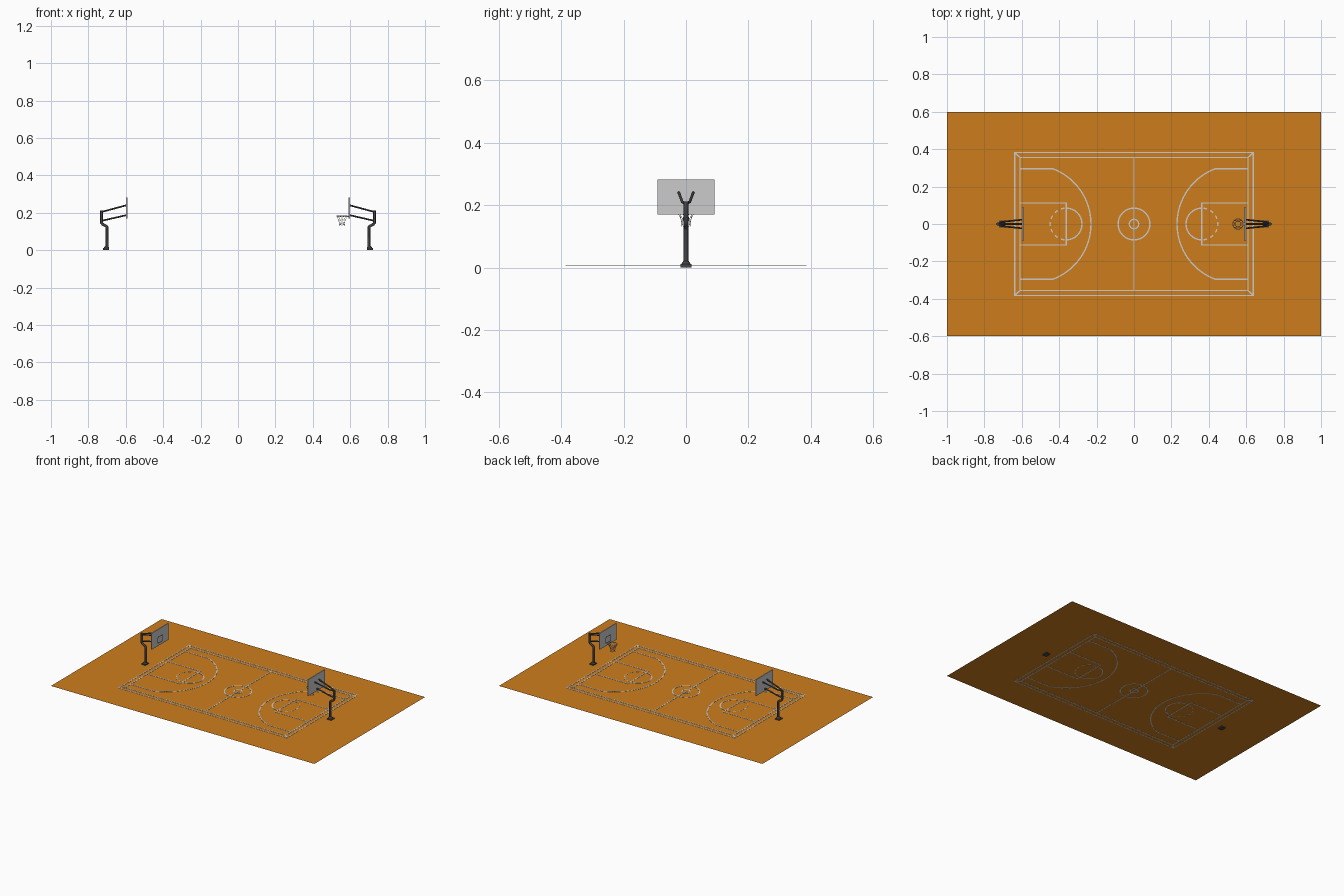
import bpy, bmesh
from math import sin, cos, pi, asin
from mathutils import Vector

if "Cube" in bpy.data.objects:
    bpy.data.objects.remove(bpy.data.objects["Cube"])


def material(name, rgb):
    m = bpy.data.materials.new(name)
    m.diffuse_color = (*rgb, 1)
    m.use_nodes = True
    m.node_tree.nodes["Principled BSDF"].inputs["Base Color"].default_value = m.diffuse_color
    return m


WOOD = material("orange_floor", (0.61, 0.207, 0.012))
DARK = material("dark_metal", (0.06, 0.06, 0.06))
FLOOR_Z = 0.0062


def finish(name, bm, mat=None):
    bmesh.ops.recalc_face_normals(bm, faces=bm.faces)
    me = bpy.data.meshes.new(name)
    bm.to_mesh(me)
    bm.free()
    ob = bpy.data.objects.new(name, me)
    bpy.context.collection.objects.link(ob)
    if mat:
        me.materials.append(mat)
    return ob


def box(name, centre, size, mat=None):
    bm = bmesh.new()
    bmesh.ops.create_cube(bm, size=1)
    bmesh.ops.scale(bm, vec=size, verts=bm.verts)
    bmesh.ops.translate(bm, vec=centre, verts=bm.verts)
    return finish(name, bm, mat)


def strip(name, pts, closed=False, w=0.007, z0=FLOOR_Z - 0.0008, z1=FLOOR_Z + 0.0012):
    """Painted line: a thin mitred bar following points, let into the floor."""
    bm = bmesh.new()
    p = [Vector(q) for q in pts]
    n = len(p)
    rings = []
    for i in range(n):
        a = p[i] - p[i - 1] if (closed or i > 0) else p[1] - p[0]
        b = p[(i + 1) % n] - p[i] if (closed or i < n - 1) else a
        a, b = a.normalized(), b.normalized()
        t = (a + b).normalized()
        off = Vector((-t.y, t.x)) * (w / 2 / max(0.3, t.dot(a)))
        l, r = p[i] + off, p[i] - off
        rings.append([bm.verts.new((*q, z)) for q, z in
                      ((l, z0), (r, z0), (r, z1), (l, z1))])
    for i in range(n if closed else n - 1):
        A, B = rings[i], rings[(i + 1) % n]
        for k in range(4):
            bm.faces.new((A[k], A[(k + 1) % 4], B[(k + 1) % 4], B[k]))
    if not closed:
        bm.faces.new(rings[0])
        bm.faces.new(rings[-1])
    return finish(name, bm)


def arc(cx, cy, r, a0, a1, n):
    return [(cx + r * cos(a0 + (a1 - a0) * i / n), cy + r * sin(a0 + (a1 - a0) * i / n))
            for i in range(n + 1)]


def tube(name, pts, r, mat=None, closed=False):
    cu = bpy.data.curves.new(name, 'CURVE')
    cu.dimensions = '3D'
    cu.bevel_depth = r
    cu.bevel_resolution = 2
    cu.use_fill_caps = True
    sp = cu.splines.new('POLY')
    sp.points.add(len(pts) - 1)
    for q, c in zip(sp.points, pts):
        q.co = (*c, 1)
    sp.use_cyclic_u = closed
    ob = bpy.data.objects.new(name, cu)
    bpy.context.collection.objects.link(ob)
    if mat:
        cu.materials.append(mat)
    return ob


def rect(x, y):
    return [(-x, -y), (x, -y), (x, y), (-x, y)]


# Floor: a single flat sheet
bm = bmesh.new()
bm.faces.new([bm.verts.new((x, y, FLOOR_Z)) for x, y in rect(1, 0.6)])
finish("floor", bm, WOOD)

# Boundary: double line with mitred corner ties
strip("outer_boundary", rect(0.638, 0.382), True)
strip("inner_boundary", rect(0.61, 0.356), True)
for sx in (-1, 1):
    for sy in (-1, 1):
        strip("corner_tie", [(sx * 0.61, sy * 0.356), (sx * 0.638, sy * 0.382)])

# Centre line and circles
strip("centre_line", [(0, -0.356), (0, 0.356)])
for r in (0.085, 0.025):
    strip("centre_circle", arc(0, 0, r, 0, 2 * pi, 32)[:-1], True)

for s in (-1, 1):
    def flip(pts):
        return [(s * q[0], *q[1:]) for q in pts]

    # Three point line, key, half solid and half dashed free throw circle
    R, cx = 0.316, 0.546
    a = asin(0.295 / R)
    strip("three_point_line", flip([(0.61, 0.295)] + arc(cx, 0, R, pi - a, pi + a, 32)
                                   + [(0.61, -0.295)]))
    strip("key", flip([(0.61, 0.112), (0.363, 0.112), (0.363, -0.112), (0.61, -0.112)]))
    strip("free_throw_arc", flip(arc(0.363, 0, 0.085, pi / 2, 3 * pi / 2, 20)))
    for i in range(7):
        a0 = -pi / 2 + pi * (i + 0.25) / 7
        strip("free_throw_dash", flip(arc(0.363, 0, 0.085, a0, a0 + pi / 14, 3)))

    # Pole base: plate with a cone collar
    box("base_plate", (s * 0.705, 0, 0.006), (0.032, 0.036, 0.012), DARK)
    bm = bmesh.new()
    bmesh.ops.create_cone(bm, cap_ends=True, segments=16, radius1=0.015, radius2=0.008, depth=0.01)
    bmesh.ops.translate(bm, vec=(s * 0.703, 0, 0.017), verts=bm.verts)
    finish("base_collar", bm, DARK)

    # Cranked pole
    tube("pole", flip([(0.7, 0, 0.005), (0.7, 0, 0.122), (0.704, 0, 0.129), (0.724, 0, 0.139),
                       (0.73, 0, 0.147), (0.73, 0, 0.212)]), 0.0075, DARK)

    # Lower single arm and upper forked arms
    tube("lower_arm", flip([(0.73, 0, 0.157), (0.598, 0, 0.187)]), 0.0045, DARK)
    for y in (-1, 1):
        tube("upper_arm", flip([(0.73, 0, 0.205), (0.705, y * 0.012, 0.211),
                                (0.598, y * 0.023, 0.24)]), 0.0045, DARK)

    # Backboard with a thin dark target rectangle
    box("backboard", (s * 0.594, 0, 0.226), (0.007, 0.184, 0.112))
    for e in (-1, 1):
        box("target_side", (s * 0.5904, e * 0.028, 0.208), (0.0012, 0.003, 0.042), DARK)
        box("target_edge", (s * 0.5904, 0, 0.208 + e * 0.0205), (0.0012, 0.053, 0.003), DARK)

# Hoop and net, on the right board only
tube("hoop", [(x, y, 0.183) for x, y in arc(0.556, 0, 0.028, 0, 2 * pi, 24)[:-1]], 0.0018,
     closed=True)
box("hoop_bracket", (0.587, 0, 0.181), (0.01, 0.016, 0.006))
N = 10
bm = bmesh.new()
rows = []
for j, (r, z) in enumerate([(0.028, 0.182), (0.022, 0.168), (0.0165, 0.154), (0.0145, 0.143),
                            (0.015, 0.132)]):
    rows.append([bm.verts.new((0.556 + r * cos(2 * pi * (i + j / 2) / N),
                               r * sin(2 * pi * (i + j / 2) / N), z)) for i in range(N)])
# zigzag cords
for u, v in zip(rows, rows[1:]):
    for i in range(N):
        bm.edges.new((u[i], v[i]))
        bm.edges.new((u[i], v[i - 1]))
cords = [[q.co.copy() for q in e.verts] for e in bm.edges]
bm.free()
cu = tube("net", cords[0], 0.0008).data
cu.bevel_resolution = 0
for c in cords[1:]:
    sp = cu.splines.new('POLY')
    sp.points.add(1)
    for q, co in zip(sp.points, c):
        q.co = (*co, 1)
